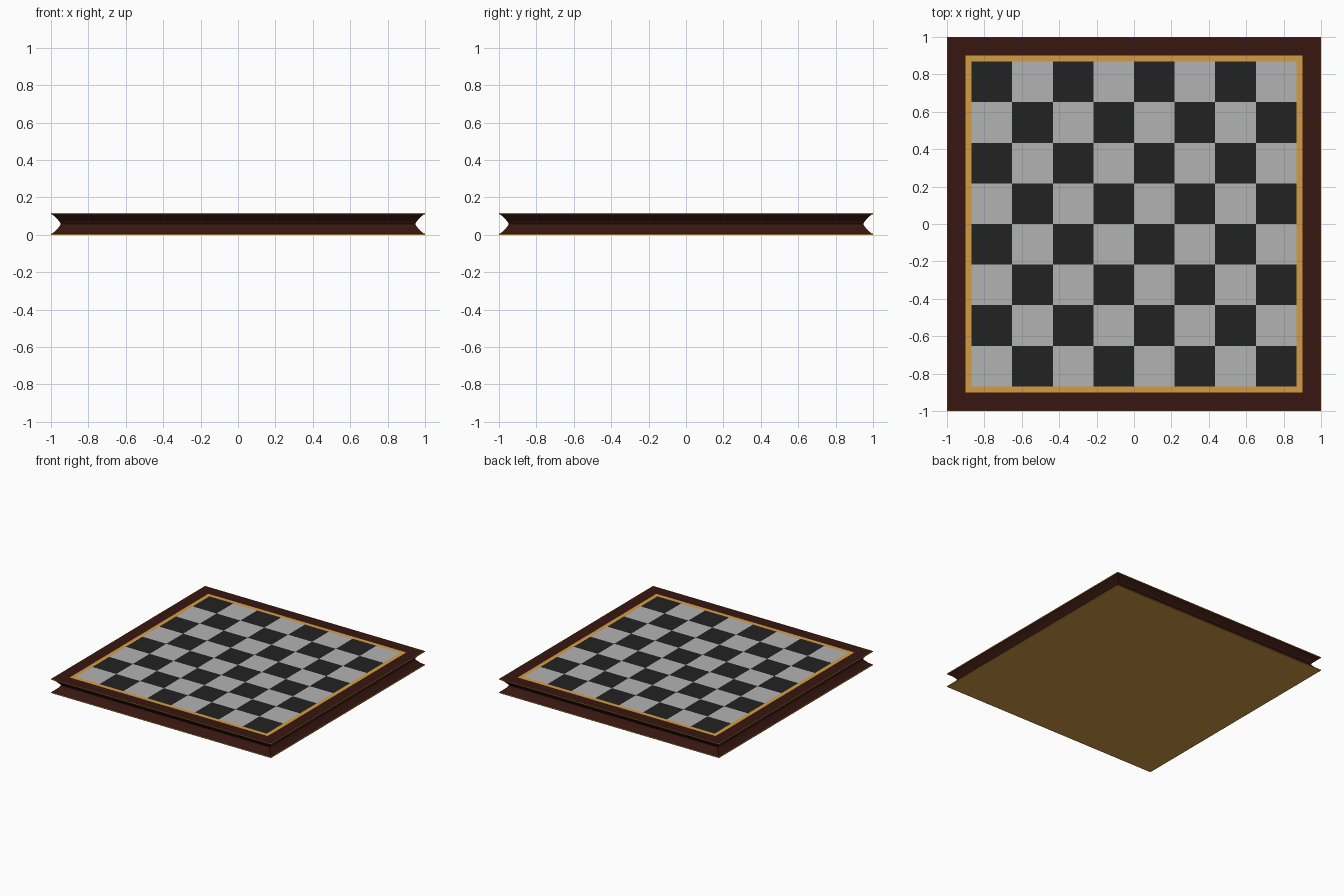
import bpy, bmesh, math

if "Cube" in bpy.data.objects:
    bpy.data.objects.remove(bpy.data.objects["Cube"])


def material(name, r, g, b):
    m = bpy.data.materials.new(name)
    m.diffuse_color = (r, g, b, 1)
    m.use_nodes = True
    m.node_tree.nodes["Principled BSDF"].inputs["Base Color"].default_value = m.diffuse_color
    return m


WOOD = material("dark_wood", 0.038, 0.008, 0.005)
GOLD = material("gold", 0.65, 0.34, 0.055)
BLACK = material("black_square", 0.016, 0.016, 0.016)
GREY = material("light_square", 0.45, 0.45, 0.45)

H = 0.116          # overall height
LIP = 0.006        # gold edge thickness
INLAY = 0.90       # outer half width of the gold inlay
FIELD = 0.868      # half width of the playing field


def square_loft(name, profile, mat, cap_bottom=False):
    """Sweep a (half width, z) profile round a square."""
    bm = bmesh.new()
    rings = [[bm.verts.new((sx * r, sy * r, z))
              for sx, sy in ((-1, -1), (1, -1), (1, 1), (-1, 1))]
             for r, z in profile]
    for a, b in zip(rings, rings[1:]):
        for i in range(4):
            j = (i + 1) % 4
            bm.faces.new((a[i], a[j], b[j], b[i]))
    if cap_bottom:
        bm.faces.new(rings[0][::-1])
    me = bpy.data.meshes.new(name)
    bm.to_mesh(me)
    bm.free()
    me.materials.append(mat)
    ob = bpy.data.objects.new(name, me)
    bpy.context.collection.objects.link(ob)
    return ob


# Gold underside with a thin lip
square_loft("base_plate", [(1, 0), (1, LIP), (0.994, LIP)], GOLD, True)

# Wooden side with a hollow moulding, curving in to a middle crease
cove = []
for i in range(9):
    t = abs(i - 4) / 4
    cove.append((0.947 + 0.047 * t ** 1.3, LIP + (H - 2 * LIP) * i / 8))
side = square_loft("side_moulding", cove, WOOD)

# Thin gold lip at the top edge
square_loft("top_lip", [(0.994, H - LIP), (1, H - LIP), (1, H), (0.996, H)], GOLD)

# Flat wooden border and gold inlay strip
square_loft("top_border", [(0.996, H), (INLAY, H)], WOOD)
square_loft("inlay_strip", [(INLAY, H), (FIELD, H)], GOLD)

# Chequered playing field
bm = bmesh.new()
bmesh.ops.create_grid(bm, x_segments=8, y_segments=8, size=FIELD)
step = FIELD / 4
for f in bm.faces:
    c = f.calc_center_median()
    col = math.floor((c.x + FIELD) / step)
    row = math.floor((c.y + FIELD) / step)
    f.material_index = (col + row) % 2
me = bpy.data.meshes.new("playing_field")
bm.to_mesh(me)
bm.free()
me.materials.append(GREY)
me.materials.append(BLACK)
field = bpy.data.objects.new("playing_field", me)
field.location.z = H
bpy.context.collection.objects.link(field)
